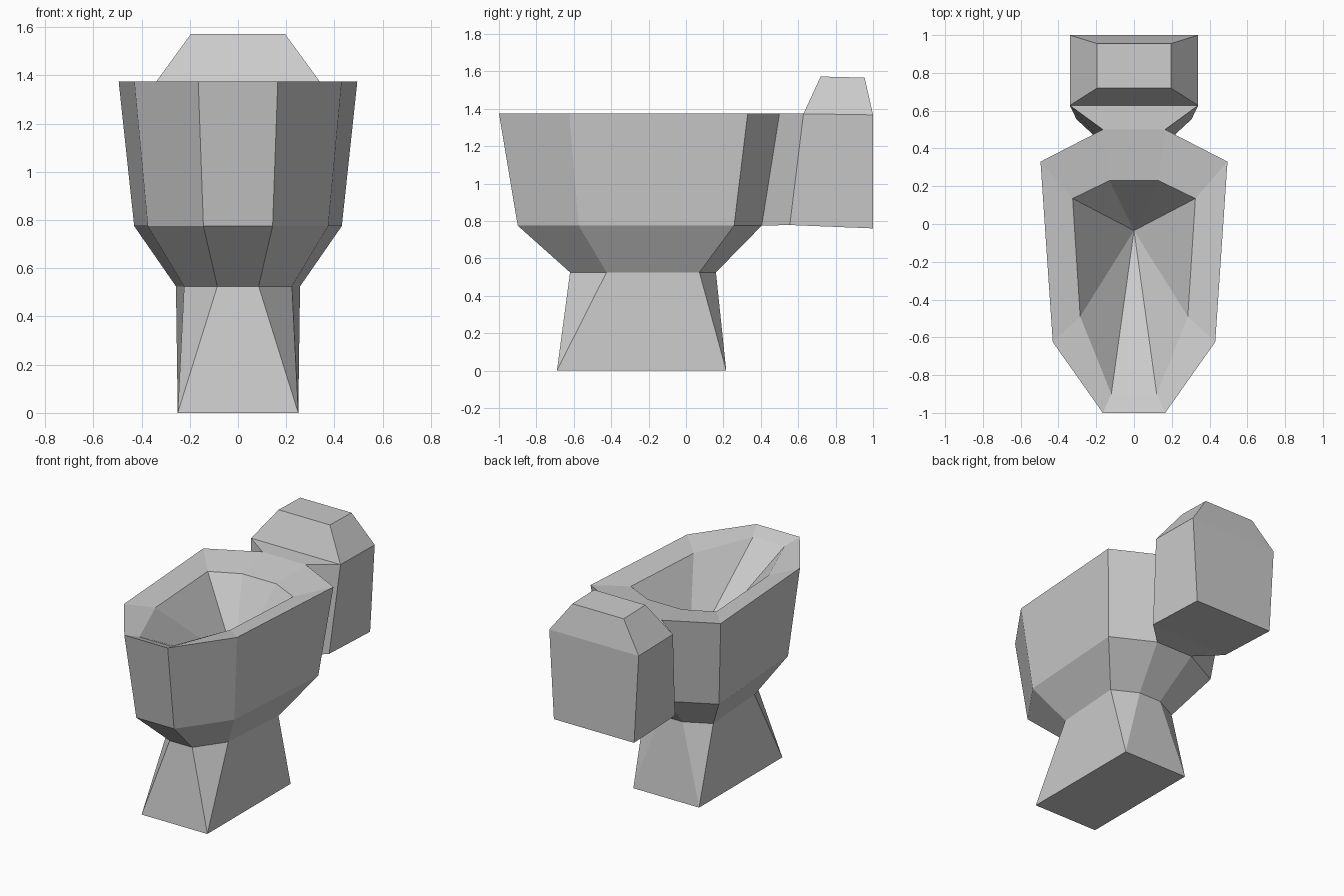
import bpy, bmesh

if "Cube" in bpy.data.objects:
    bpy.data.objects.remove(bpy.data.objects["Cube"])


def mirrored(half):
    """Closed ring from its +x half."""
    return half + [(-x, y, z) for x, y, z in reversed(half)]


def loft(bm, rings, skip=()):
    """Skin consecutive rings with quads; skip holds (section, side) gaps."""
    vs = [[bm.verts.new(p) for p in r] for r in rings]
    faces = {}
    for s, (a, b) in enumerate(zip(vs, vs[1:])):
        n = len(a)
        for i in range(n):
            if (s, i) not in skip:
                j = (i + 1) % n
                faces[s, i] = bm.faces.new((a[i], a[j], b[j], b[i]))
    return vs, faces


def finish(bm, name):
    bmesh.ops.dissolve_degenerate(bm, dist=1e-4, edges=bm.edges)
    bmesh.ops.remove_doubles(bm, verts=bm.verts, dist=1e-4)
    me = bpy.data.meshes.new(name)
    bm.to_mesh(me)
    bm.free()
    bpy.context.collection.objects.link(bpy.data.objects.new(name, me))


# Shared outer outline, front to back, shrunk toward the pedestal
OUTLINE = [(.165, -1), (.43, -.625), (.495, .33), (.165, .5)]


def outer(s, dy, z):
    return mirrored([(x * s, y * s + dy, z) for x, y in OUTLINE])


top, belly, waist = outer(1, 0, 1.375), outer(.87, -.03, .775), outer(.52, -.10, .525)

# Pedestal: rectangular foot rising to the eight-sided waist
bm = bmesh.new()
foot = mirrored([(.25, y, 0) for y in (-.69, -.69, .215, .215)])
vs, _ = loft(bm, [foot, waist])
bm.faces.new([vs[0][i] for i in (7, 5, 3, 1)])
bmesh.ops.remove_doubles(bm, verts=bm.verts, dist=1e-4)
finish(bm, "pedestal")

# Bowl: outer wall, sloping rim and pointed basin (open where the tank joins)
bm = bmesh.new()
inner = mirrored([(x, y, 1.337) for x, y in
                  [(.12, -.9), (.285, -.49), (.325, .135), (.13, .23)]])
vs, _ = loft(bm, [waist, belly, top, inner], skip={(1, 3)})
drain = bm.verts.new((0, -.035, .87))
rim = vs[-1]
for i in range(8):
    bm.faces.new((rim[i], rim[(i + 1) % 8], drain))
finish(bm, "bowl")

# Tank: neck flaring out of the bowl's back, box body, tapered lid
bm = bmesh.new()
vs, faces = loft(bm, [
    mirrored([top[3], belly[3]]),
    mirrored([(.34, .628, 1.373), (.305, .555, .778)]),
    mirrored([(.34, 1, 1.367), (.305, 1, .76)])])
bm.faces.new(vs[-1])
lid = bmesh.ops.extrude_discrete_faces(bm, faces=[faces[1, 3]])["faces"][0]
for v in lid.verts:
    front = v.co.y < .8
    v.co = (.195 if v.co.x > 0 else -.195, .72 if front else .955, 1.572 if front else 1.566)
finish(bm, "tank")
